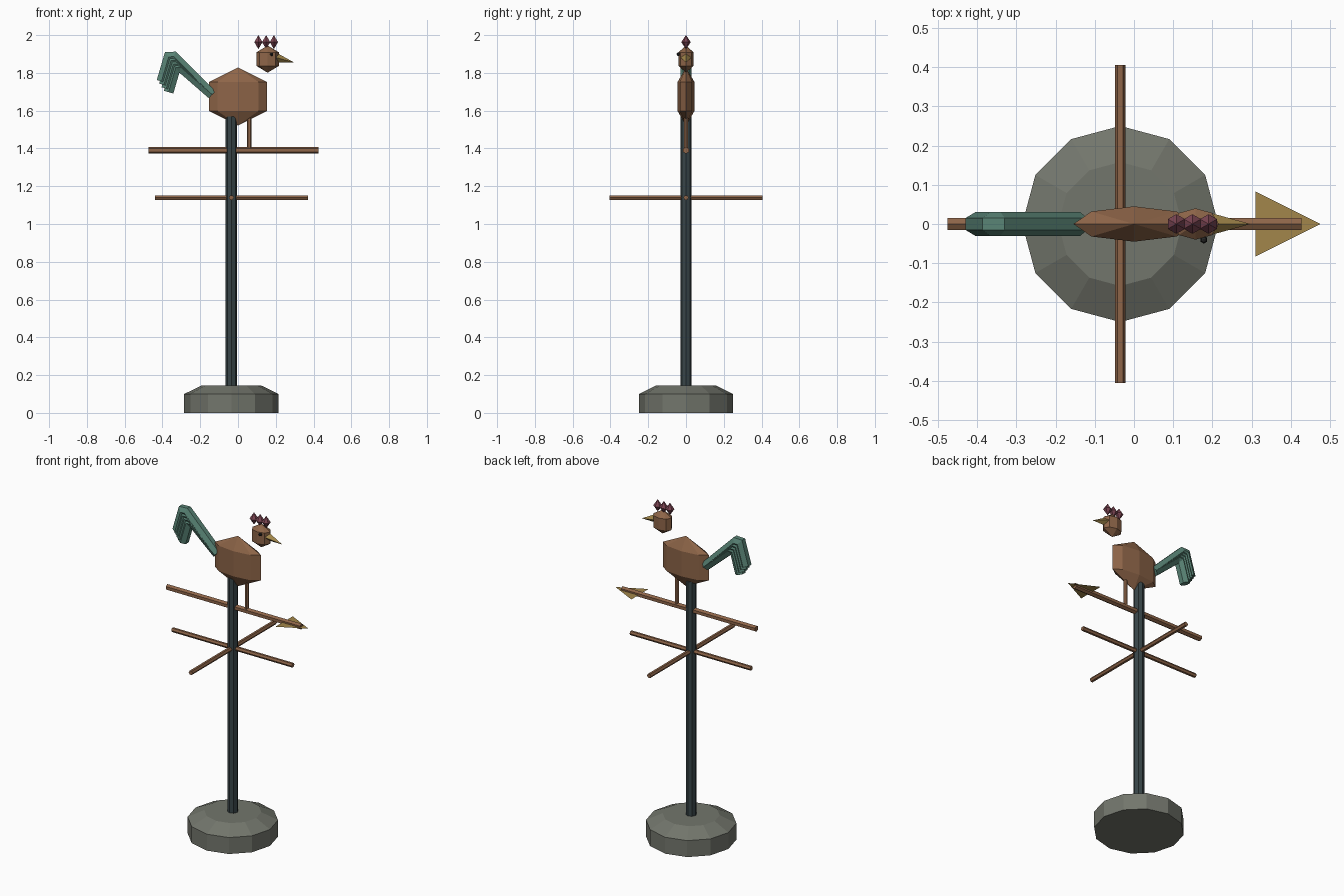
import bpy, bmesh, math
from mathutils import Vector, Matrix

if "Cube" in bpy.data.objects:
    bpy.data.objects.remove(bpy.data.objects["Cube"])


def material(name, rgb):
    m = bpy.data.materials.new(name)
    m.diffuse_color = (*rgb, 1)
    m.use_nodes = True
    m.node_tree.nodes["Principled BSDF"].inputs["Base Color"].default_value = m.diffuse_color
    return m


STONE = material("stone", (0.17, 0.18, 0.15))
IRON = material("iron", (0.04, 0.06, 0.065))
COPPER = material("copper", (0.27, 0.13, 0.065))
PATINA = material("patina", (0.10, 0.23, 0.18))
BRASS = material("brass", (0.36, 0.24, 0.07))
RED = material("dull_red", (0.20, 0.06, 0.085))
DARK = material("dark", (0.02, 0.02, 0.02))


def make(name, bm, mat):
    bmesh.ops.recalc_face_normals(bm, faces=bm.faces)
    me = bpy.data.meshes.new(name)
    bm.to_mesh(me)
    bm.free()
    me.materials.append(mat)
    ob = bpy.data.objects.new(name, me)
    bpy.context.collection.objects.link(ob)
    return ob


def loft(name, rings, mat):
    """Skin a list of equal-length point rings and cap both ends."""
    bm = bmesh.new()
    vs = [[bm.verts.new(p) for p in r] for r in rings]
    n = len(vs[0])
    for a, b in zip(vs, vs[1:]):
        for i in range(n):
            j = (i + 1) % n
            bm.faces.new((a[i], a[j], b[j], b[i]))
    bm.faces.new(vs[0])
    bm.faces.new(vs[-1])
    return make(name, bm, mat)


def tube(name, path, r, sides, side_axis, mat, roll=0.0):
    """Mitred tube along a planar path; side_axis is normal to the path plane."""
    pts = [Vector(p) for p in path]
    u = Vector(side_axis)
    rings = []
    for k, p in enumerate(pts):
        d0 = (pts[k] - pts[k - 1]).normalized() if k else (pts[1] - p).normalized()
        d1 = (pts[k + 1] - p).normalized() if k < len(pts) - 1 else d0
        t = (d0 + d1).normalized()
        v = t.cross(u) / max(t.dot(d0), 0.5)
        angles = [roll + 2 * math.pi * i / sides for i in range(sides)]
        rings.append([p + r * (math.cos(a) * u + math.sin(a) * v) for a in angles])
    return loft(name, rings, mat)


def ball(name, loc, scale, segs, rings, mat):
    bm = bmesh.new()
    bmesh.ops.create_uvsphere(bm, u_segments=segs, v_segments=rings, radius=1,
                              matrix=Matrix.Translation(loc) @ Matrix.Diagonal((*scale, 1)))
    return make(name, bm, mat)


X0 = -0.035  # pole axis

# Stone base with chamfered top
loft("base", [[(X0 + r * math.cos(i * math.pi / 6), r * math.sin(i * math.pi / 6), z)
               for i in range(12)] for r, z in ((0.25, 0), (0.25, 0.10), (0.158, 0.145))], STONE)

# Pole
tube("pole", [(X0, 0, 0.12), (X0, 0, 1.57)], 0.03, 8, (1, 0, 0), IRON)

# Direction bars
tube("bar_east_west", [(X0 - 0.405, 0, 1.14), (X0 + 0.405, 0, 1.14)], 0.0135, 6, (0, 1, 0), COPPER)
tube("bar_north_south", [(X0, -0.405, 1.14), (X0, 0.405, 1.14)], 0.0135, 6, (1, 0, 0), COPPER)

# Arrow shaft and flat sheet head
tube("arrow_shaft", [(-0.475, 0, 1.39), (0.427, 0, 1.39)], 0.018, 6, (0, 0, 1), COPPER)
bm = bmesh.new()
bm.faces.new([bm.verts.new(p) for p in ((0.31, -0.083, 1.39), (0.475, 0, 1.39), (0.31, 0.083, 1.39))])
make("arrow_head", bm, BRASS)

# Bird body, leg and head
ball("body", (0, 0, 1.675), (0.178, 0.052, 0.153), 8, 3, COPPER)
tube("leg", [(0.06, 0, 1.39), (0.06, 0, 1.57)], 0.012, 6, (1, 0, 0), COPPER)
ball("head", (0.157, 0, 1.873), (0.069, 0.046, 0.072), 8, 3, COPPER)
ball("eye", (0.178, -0.04, 1.899), (0.01, 0.01, 0.01), 6, 4, DARK)

# Comb
for i in range(3):
    ball(f"comb_{i + 1}", (0.108 + 0.041 * i, 0, 1.963), (0.025, 0.025, 0.037), 6, 2, RED)

# Beak: four-sided cone drooping to its tip
base = [(0.20, y, 1.882 + z) for y, z in ((0.027, 0), (0, 0.027), (-0.027, 0), (0, -0.027))]
bm = bmesh.new()
ring = [bm.verts.new(p) for p in base]
tip = bm.verts.new((0.297, 0, 1.855))
bm.faces.new(ring)
for i in range(4):
    bm.faces.new((ring[i], ring[(i + 1) % 4], tip))
make("beak", bm, BRASS)

# Tail feathers: shared root, stepped bends and tips
for i in range(4):
    dx, dz = 0.0125 * i, -0.019 * i
    tube(f"tail_feather_{i + 1}",
         [(-0.137, 0, 1.685)] + [(x + dx, 0, z + dz) for x, z in
                                 ((-0.34, 1.886), (-0.367, 1.885), (-0.405, 1.755))],
         0.03, 6, (0, 1, 0), PATINA)
